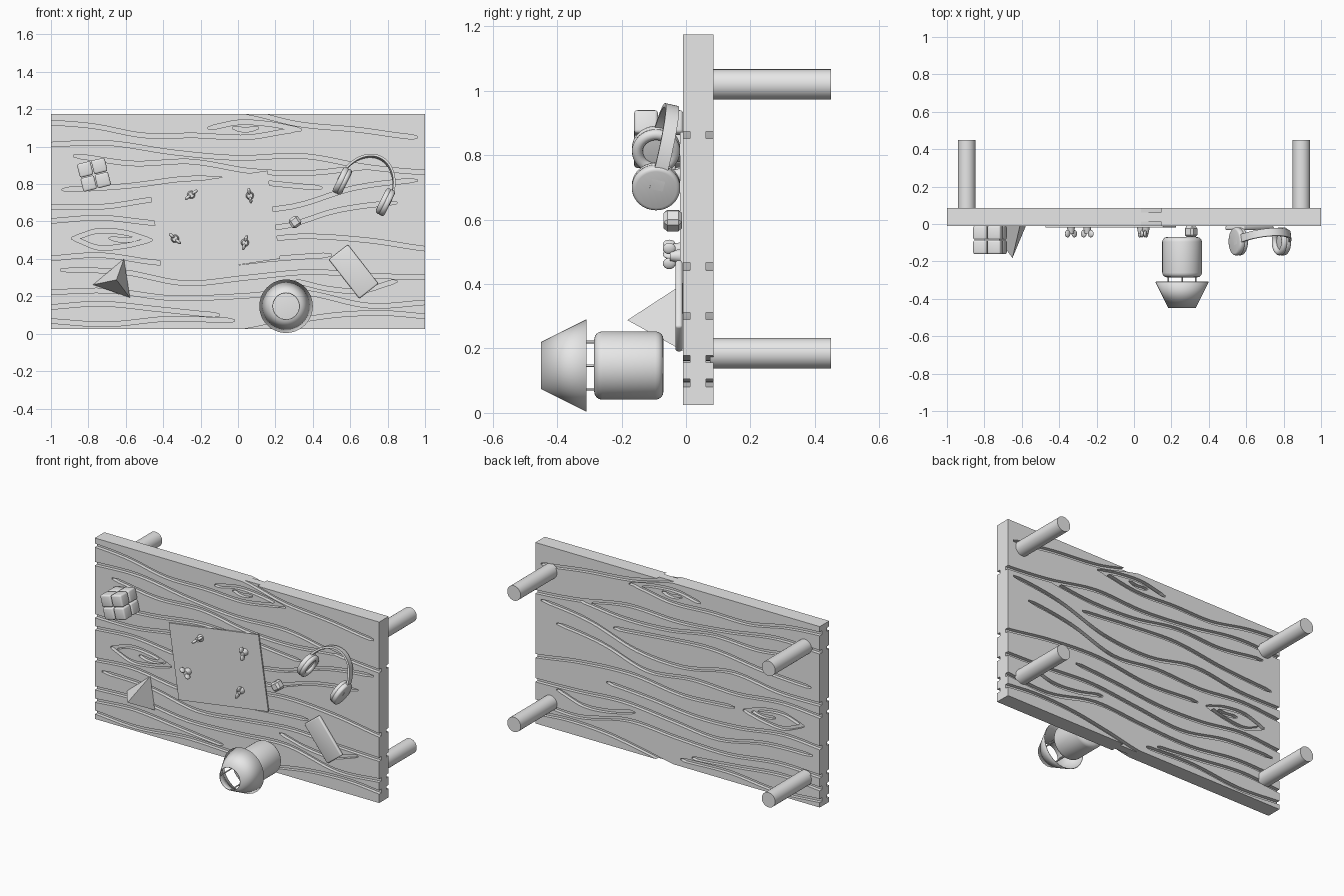
import bpy, bmesh
from math import radians, pi, sin, cos
from mathutils import Vector, Matrix

if "Cube" in bpy.data.objects:
    bpy.data.objects.remove(bpy.data.objects["Cube"], do_unlink=True)

grey = bpy.data.materials.new("plain_grey")
grey.use_nodes = True
grey.diffuse_color = (0.8, 0.8, 0.8, 1)
grey.node_tree.nodes["Principled BSDF"].inputs["Base Color"].default_value = grey.diffuse_color

FACE, BACK = -0.01, 0.085      # table surface and underside


def finish(ob, name, smooth=False, bevel=0, segments=3):
    """Name and colour the part, then add optional bevel and smoothing."""
    ob.name = name
    ob.data.materials.clear()
    ob.data.materials.append(grey)
    bpy.ops.object.select_all(action='DESELECT')
    ob.select_set(True)
    bpy.context.view_layer.objects.active = ob
    if bevel:
        mod = ob.modifiers.new("round", 'BEVEL')
        mod.width, mod.segments, mod.limit_method = bevel, segments, 'ANGLE'
        bpy.ops.object.modifier_apply(modifier=mod.name)
    if smooth:
        bpy.ops.object.shade_smooth_by_angle(angle=radians(35))
    return ob


def box(name, centre, size, turn=0, **options):
    """Box turned counter-clockwise as seen from the front."""
    bpy.ops.mesh.primitive_cube_add(size=1)
    ob = bpy.context.object
    ob.data.transform(Matrix.Diagonal((*size, 1)))
    ob.location = centre
    ob.rotation_euler = (0, -radians(turn), 0)
    return finish(ob, name, **options)


def cone(name, start, end, r1, r2, sides=64, fill='NGON', **options):
    """Cone or cylinder between two points."""
    start, end = Vector(start), Vector(end)
    bpy.ops.mesh.primitive_cone_add(vertices=sides, radius1=r1, radius2=r2,
                                    depth=(end - start).length, end_fill_type=fill)
    ob = bpy.context.object
    ob.location = (start + end) / 2
    ob.rotation_euler = (end - start).to_track_quat('Z', 'Y').to_euler()
    return finish(ob, name, smooth=True, **options)


def from_bmesh(name, bm, **options):
    bmesh.ops.recalc_face_normals(bm, faces=bm.faces)
    mesh = bpy.data.meshes.new(name)
    bm.to_mesh(mesh)
    bm.free()
    ob = bpy.data.objects.new(name, mesh)
    bpy.context.collection.objects.link(ob)
    return finish(ob, name, **options)


def sweep(bm, rings):
    """Closed skin over a row of four-sided rings."""
    rows = [[bm.verts.new(p) for p in ring] for ring in rings]
    for a, b in zip(rows, rows[1:]):
        for i in range(4):
            j = (i + 1) % 4
            bm.faces.new((a[i], a[j], b[j], b[i]))
    bm.faces.new(rows[0])
    bm.faces.new(rows[-1])


def smooth_value(values, t):
    """Smooth curve through evenly spaced values."""
    s = t * (len(values) - 1)
    i = min(int(s), len(values) - 2)
    f = s - i
    p = [values[max(0, min(len(values) - 1, i + k))] for k in (-1, 0, 1, 2)]
    return p[1] + f / 2 * (p[2] - p[0] + f * (2 * p[0] - 5 * p[1] + 4 * p[2] - p[3]
                           + f * (3 * (p[1] - p[2]) + p[3] - p[0])))


# Wood grain: start x, end x, then heights along the groove
grooves = [
    (-1.05, 0.32, 1.13, 1.11, 1.06, 1.06, 1.05, 1.09),
    (-0.16, 0.34, 1.10, 1.13, 1.12, 1.09),
    (-0.03, 0.11, 1.10, 1.09, 1.10),
    (0.01, 0.96, 1.19, 1.12, 1.09, 1.05),
    (-1.05, 1.05, 1.01, 1.02, 0.97, 0.94, 0.95, 0.89, 0.86),
    (-0.88, 0.7, 0.95, 0.91, 0.92, 0.87, 0.86, 0.89),
    (-0.94, 0.45, 0.77, 0.79, 0.83, 0.81, 0.78),
    (-1.05, 0.96, 0.68, 0.68, 0.72, 0.66, 0.68, 0.78, 0.82),
    (-1.05, 0.85, 0.6, 0.62, 0.59, 0.6, 0.57, 0.66, 0.7),
    (-0.89, -0.46, 0.51, 0.55, 0.54, 0.5),
    (-0.89, -0.46, 0.51, 0.46, 0.47, 0.5),
    (-0.69, -0.52, 0.51, 0.5, 0.51),
    (-0.4, 1.05, 0.5, 0.48, 0.52, 0.5, 0.45),
    (-1.05, 0.5, 0.4, 0.42, 0.38, 0.37, 0.4, 0.42),
    (-0.95, 1.05, 0.34, 0.33, 0.27, 0.3, 0.33, 0.31, 0.3),
    (0.3, 0.85, 0.28, 0.24, 0.23, 0.28),
    (-1.05, 1.05, 0.22, 0.23, 0.19, 0.2, 0.22, 0.15, 0.17),
    (-1.05, -0.1, 0.14, 0.16, 0.13, 0.1),
    (0.0, 1.05, 0.01, 0.06, 0.1, 0.11, 0.09),
    (-1.05, -0.02, 0.07, 0.05, 0.08, 0.07),
]
bm = bmesh.new()
for x0, x1, *heights in grooves:
    n = 36
    for near, far in ((-0.05, FACE + 0.023), (BACK - 0.023, 0.12)):
        rings = []
        for k in range(n + 1):
            t = k / n
            x, z = x0 + t * (x1 - x0), smooth_value(heights, t)
            edge = min(t, 1 - t) * (x1 - x0)
            half = 0.012 * max(0.15, min(1, edge / 0.03)) ** 0.5
            rings.append([(x, near, z - half), (x, far, z - half),
                          (x, far, z + half), (x, near, z + half)])
        sweep(bm, rings)
cutter = from_bmesh("grain_cutter", bm)
cutter.hide_render = True

# Table top with grain cut into both faces
top = box("table_top", (0, (FACE + BACK) / 2, 0.6), (2, BACK - FACE, 1.15))
cut = top.modifiers.new("grain", 'BOOLEAN')
cut.object, cut.operation, cut.solver, cut.use_self = cutter, 'DIFFERENCE', 'EXACT', True
bpy.ops.object.modifier_apply(modifier=cut.name)
bpy.data.objects.remove(cutter, do_unlink=True)

# Legs
for side, x in (("left", 0.895), ("right", -0.895)):
    for level, z in (("upper", 1.02), ("lower", 0.185)):
        cone(f"{level}_{side}_leg", (x, BACK - 0.01, z), (x, 0.45, z), 0.047, 0.047)

# Puzzle cube of eight rounded blocks
turn = Matrix.Rotation(-radians(14), 3, 'Y')
for i in range(8):
    step = Vector([0.039 * (1 if i >> k & 1 else -1) for k in range(3)])
    box("puzzle_block", Vector((-0.77, -0.085, 0.85)) + turn @ step,
        (0.074,) * 3, 14, smooth=True, bevel=0.01)

# Three-sided pyramid
bm = bmesh.new()
a, b, c, tip = [bm.verts.new(p) for p in ((-0.775, FACE, 0.262), (-0.61, FACE, 0.4),
                                          (-0.578, FACE, 0.193), (-0.65, -0.182, 0.288))]
for face in ((a, b, c), (a, b, tip), (b, c, tip), (c, a, tip)):
    bm.faces.new(face)
from_bmesh("pyramid", bm)

# Paper sheet, phone and small die
box("paper_sheet", (-0.124, FACE - 0.004, 0.59), (0.637, 0.008, 0.476), 8.4)
box("phone", (0.618, FACE - 0.012, 0.332), (0.265, 0.022, 0.13), -52, smooth=True, bevel=0.008)
box("die", (0.305, -0.041, 0.597), (0.058,) * 3, 35, bevel=0.012, segments=1)

# Winged nuts on the sheet corners
for x, z, angle in ((-0.25, 0.743, 37), (0.063, 0.738, -80), (-0.337, 0.508, -42), (0.037, 0.487, 75)):
    cone("nut_hub", (x, -0.015, z), (x, -0.05, z), 0.022, 0.015, sides=24)
    for side in (-1, 1):
        out = Vector((cos(radians(angle)), 0, sin(radians(angle)))) * side
        bpy.ops.mesh.primitive_uv_sphere_add(segments=16, ring_count=10, radius=1)
        wing = bpy.context.object
        wing.scale = (0.018, 0.02, 0.009)
        wing.rotation_euler = (0, -radians(angle), 0)
        wing.location = Vector((x, -0.052, z)) + out * 0.024
        finish(wing, "nut_wing", smooth=True)

# Headphones: padded cups joined by a leaning band
middle = Vector((0.673, -0.093, 0.76))
across = Vector((0.9, 0, -0.44)).normalized()
rise = Vector((0.088, 0.05, 0.18))
for side in (-1, 1):
    cup = middle + across * side * 0.128
    cone("ear_cup", cup - across * side * 0.008, cup + across * side * 0.026,
         0.075, 0.075, bevel=0.012)
    bpy.ops.mesh.primitive_torus_add(major_radius=0.058, minor_radius=0.017,
                                     major_segments=40, minor_segments=12)
    pad = bpy.context.object
    pad.location = cup - across * side * 0.01
    pad.rotation_euler = across.to_track_quat('Z', 'Y').to_euler()
    finish(pad, "ear_pad", smooth=True)
width = across.cross(rise).normalized() * 0.021
rings = []
for k in range(41):
    angle = pi * k / 40
    radial = across * cos(angle) + rise.normalized() * sin(angle)
    p = middle + across * 0.15 * cos(angle) + rise * sin(angle)
    thick = radial * 0.006
    rings.append([p - width - thick, p + width - thick, p + width + thick, p - width + thick])
bm = bmesh.new()
sweep(bm, rings)
from_bmesh("headband", bm, smooth=True)

# Lamp: rounded base, thin rods and open shade
lx, lz = 0.257, 0.147
cone("lamp_base", (lx, -0.07, lz), (lx, -0.285, lz), 0.106, 0.106, bevel=0.025, segments=4)
for i in range(4):
    x, z = lx + 0.073 * cos(i * pi / 2), lz + 0.073 * sin(i * pi / 2)
    cone("lamp_rod", (x, -0.28, z), (x, -0.44, z), 0.004, 0.004, sides=12)
shade = cone("lamp_shade", (lx, -0.31, lz), (lx, -0.45, lz), 0.143, 0.073, fill='NOTHING')
shell = shade.modifiers.new("shell", 'SOLIDIFY')
shell.thickness = 0.004
